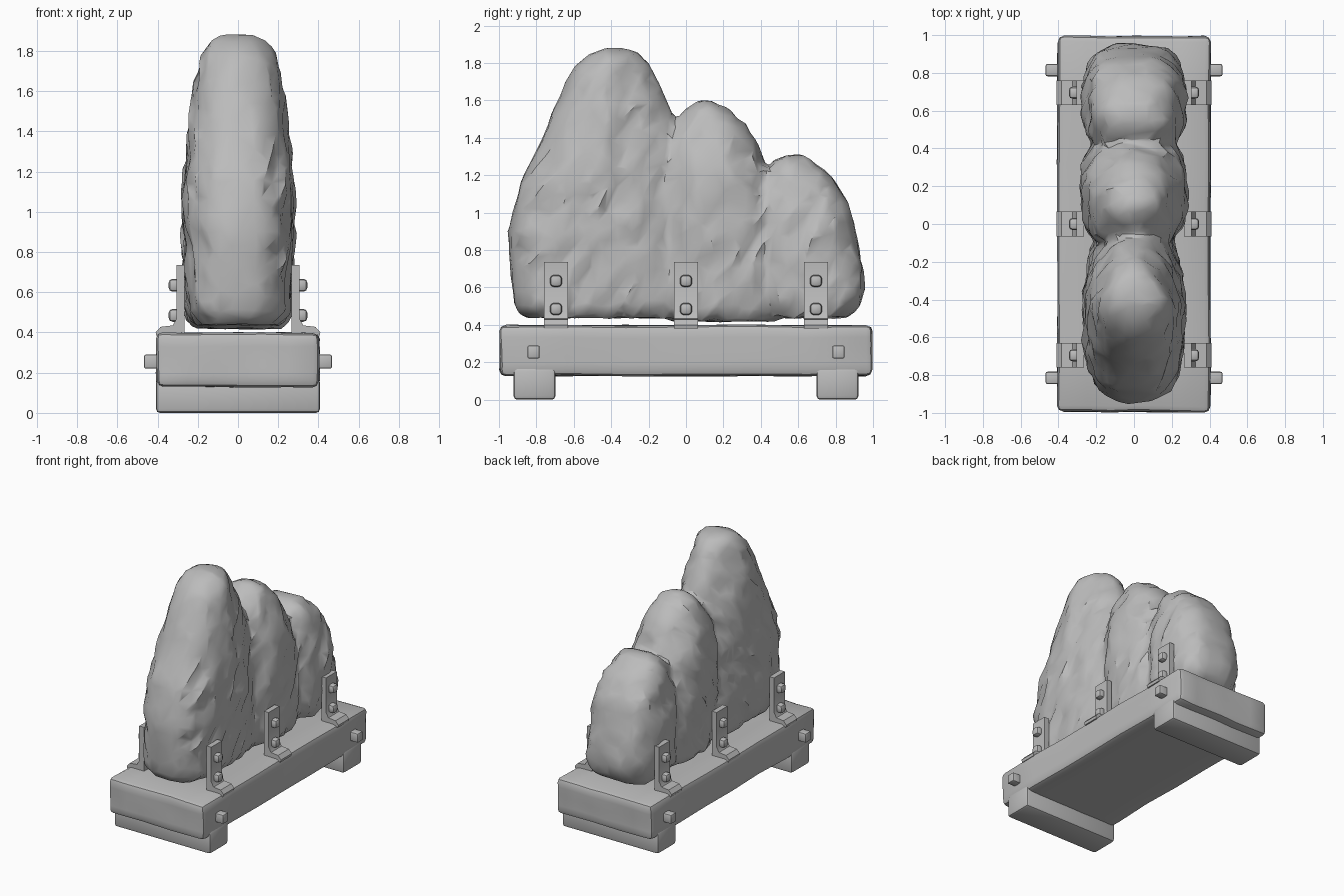
import bpy, bmesh, math
from mathutils import Vector, noise

cube = bpy.data.objects.get("Cube")
if cube:
    bpy.data.objects.remove(cube, do_unlink=True)

stone = bpy.data.materials.new("grey stone")
stone.use_nodes = True
GREY = (0.5, 0.5, 0.5, 1)
stone.diffuse_color = GREY
stone.node_tree.nodes["Principled BSDF"].inputs["Base Color"].default_value = GREY


def make_object(name, bm):
    mesh = bpy.data.meshes.new(name)
    bmesh.ops.recalc_face_normals(bm, faces=bm.faces)
    bm.to_mesh(mesh)
    bm.free()
    mesh.materials.append(stone)
    obj = bpy.data.objects.new(name, mesh)
    bpy.context.collection.objects.link(obj)
    return obj


def activate(obj):
    bpy.ops.object.select_all(action="DESELECT")
    obj.select_set(True)
    bpy.context.view_layer.objects.active = obj


def smooth(obj, angle):
    activate(obj)
    bpy.ops.object.shade_smooth_by_angle(angle=math.radians(angle))


def apply_modifier(obj, kind, **settings):
    activate(obj)
    mod = obj.modifiers.new(kind.title(), kind)
    for key, value in settings.items():
        setattr(mod, key, value)
    bpy.ops.object.modifier_apply(modifier=mod.name)


def block(name, low, high, bevel=0.01, cuts=0, wobble=0.0):
    """Bevelled box between two corners, optionally hand-worn."""
    low, high = Vector(low), Vector(high)
    bm = bmesh.new()
    bmesh.ops.create_cube(bm, size=1)
    for v in bm.verts:
        v.co = (low + high) / 2 + v.co * (high - low)
    bmesh.ops.bevel(bm, geom=bm.edges[:], offset=bevel, segments=2,
                    profile=0.5, affect="EDGES")
    if cuts:
        long_edges = [e for e in bm.edges if e.calc_length() > 0.2]
        bmesh.ops.subdivide_edges(bm, edges=long_edges, cuts=cuts, use_grid_fill=True)
        for v in bm.verts:
            v.co += noise.noise_vector(v.co * 5) * wobble
    obj = make_object(name, bm)
    smooth(obj, 35)
    return obj


def add_lobe(bm, rings, base_power, top_power, taper, sides=32):
    """Boulder lofted through rings of (z, front y, back y, half width),
    boxy below and rounder above; taper narrows the back of the upper rings."""
    loops = []
    bottom, top = rings[0][0], rings[-1][0]
    for z, y0, y1, half in rings:
        loop = []
        rise = (z - bottom) / (top - bottom)
        power = base_power + (top_power - base_power) * rise
        for i in range(sides):
            a = math.tau * i / sides
            c, s = math.cos(a), math.sin(a)
            x = math.copysign(abs(c) ** (2 / power), c) * half
            y = math.copysign(abs(s) ** (2 / power), s)
            x *= 1 - taper * rise * max(0, y)
            loop.append(bm.verts.new((x, (y0 + y1) / 2 + y * (y1 - y0) / 2, z)))
        loops.append(loop)
    for a, b in zip(loops, loops[1:]):
        for i in range(sides):
            j = (i + 1) % sides
            bm.faces.new((a[i], a[j], b[j], b[i]))
    bm.faces.new(loops[0][::-1])
    bm.faces.new(loops[-1])


# Three merged boulders, tallest at the front
front_lobe = [
    (0.44, -0.86, -0.02, 0.21), (0.5, -0.92, 0.02, 0.25), (0.9, -0.95, 0.02, 0.265),
    (1.15, -0.89, 0.0, 0.265), (1.4, -0.77, -0.04, 0.25), (1.6, -0.69, -0.1, 0.22),
    (1.78, -0.6, -0.19, 0.18), (1.85, -0.52, -0.25, 0.145), (1.88, -0.44, -0.33, 0.08)]
middle_lobe = [
    (0.42, -0.08, 0.48, 0.22), (0.48, -0.14, 0.52, 0.255), (0.9, -0.16, 0.52, 0.28),
    (1.2, -0.15, 0.45, 0.275), (1.36, -0.13, 0.385, 0.225), (1.47, -0.08, 0.32, 0.18),
    (1.55, -0.01, 0.23, 0.135), (1.6, 0.07, 0.13, 0.05)]
back_lobe = [
    (0.44, 0.4, 0.87, 0.22), (0.5, 0.38, 0.93, 0.255), (0.6, 0.38, 0.96, 0.265),
    (0.85, 0.38, 0.92, 0.27), (1.05, 0.38, 0.87, 0.25), (1.2, 0.41, 0.77, 0.2),
    (1.28, 0.48, 0.67, 0.15), (1.31, 0.54, 0.62, 0.08)]
bm = bmesh.new()
add_lobe(bm, front_lobe, 3.2, 2.0, 0.35)
add_lobe(bm, middle_lobe, 2.8, 2.0, 0.1)
add_lobe(bm, back_lobe, 3.2, 2.8, 0.1)
rock = make_object("rock", bm)
apply_modifier(rock, "REMESH", mode="VOXEL", voxel_size=0.022)
apply_modifier(rock, "SMOOTH", factor=0.5, iterations=2)

# Slanting ridges and dents, calmer near the tops
bm = bmesh.new()
bm.from_mesh(rock.data)
bm.normal_update()
moves = []
for v in bm.verts:
    x, y, z = v.co
    slanted = Vector((x * 4, (y - 0.7 * z) * 5.5, (z + 0.7 * y) * 2.4))
    ridge = 0.25 - abs(noise.noise(slanted * 1.3))
    rough = ridge * 0.045 + noise.noise(slanted * 2.4) * 0.018
    side = 0.3 + 0.7 * abs(v.normal.x)
    moves.append(v.normal * rough * side)
for v, move in zip(bm.verts, moves):
    v.co += move
bm.to_mesh(rock.data)
bm.free()
apply_modifier(rock, "DECIMATE", ratio=0.12)
smooth(rock, 36)

# Plinth and its two feet
block("plinth", (-0.405, -0.995, 0.128), (0.405, 0.995, 0.398), 0.032, 5, 0.008)
for name, y in (("front_foot", -0.81), ("back_foot", 0.81)):
    block(name, (-0.408, y - 0.112, 0), (0.408, y + 0.112, 0.17), 0.02)


def bracket(name, side, y):
    """Angle bracket: L-shaped strap with a filleted corner and two bolts."""
    outline = [(0.265, 0.4), (0.265, 0.735), (0.305, 0.735), (0.305, 0.47),
               (0.325, 0.435), (0.385, 0.428), (0.41, 0.4), (0.405, 0.38), (0.265, 0.38)]
    bm = bmesh.new()
    face = bm.faces.new([bm.verts.new((side * x, y - 0.065, z)) for x, z in outline])
    sweep = bmesh.ops.extrude_face_region(bm, geom=[face])["geom"]
    verts = [g for g in sweep if isinstance(g, bmesh.types.BMVert)]
    bmesh.ops.translate(bm, verts=verts, vec=(0, 0.13, 0))
    smooth(make_object(name, bm), 35)
    for i, z in enumerate((0.635, 0.485)):
        xs = sorted((side * 0.28, side * 0.345))
        block(f"{name}_bolt_{i + 1}", (xs[0], y - 0.032, z - 0.032),
              (xs[1], y + 0.032, z + 0.032), 0.02)


# Brackets and side pegs on both sides
for side_name, side in (("right", -1), ("left", 1)):
    for place, y in (("front", -0.695), ("middle", 0.0), ("back", 0.695)):
        bracket(f"{place}_{side_name}_bracket", side, y)
    for place, y in (("front", -0.815), ("back", 0.815)):
        xs = sorted((side * 0.37, side * 0.468))
        block(f"{place}_{side_name}_peg", (xs[0], y - 0.033, 0.22),
              (xs[1], y + 0.033, 0.29), 0.01)
